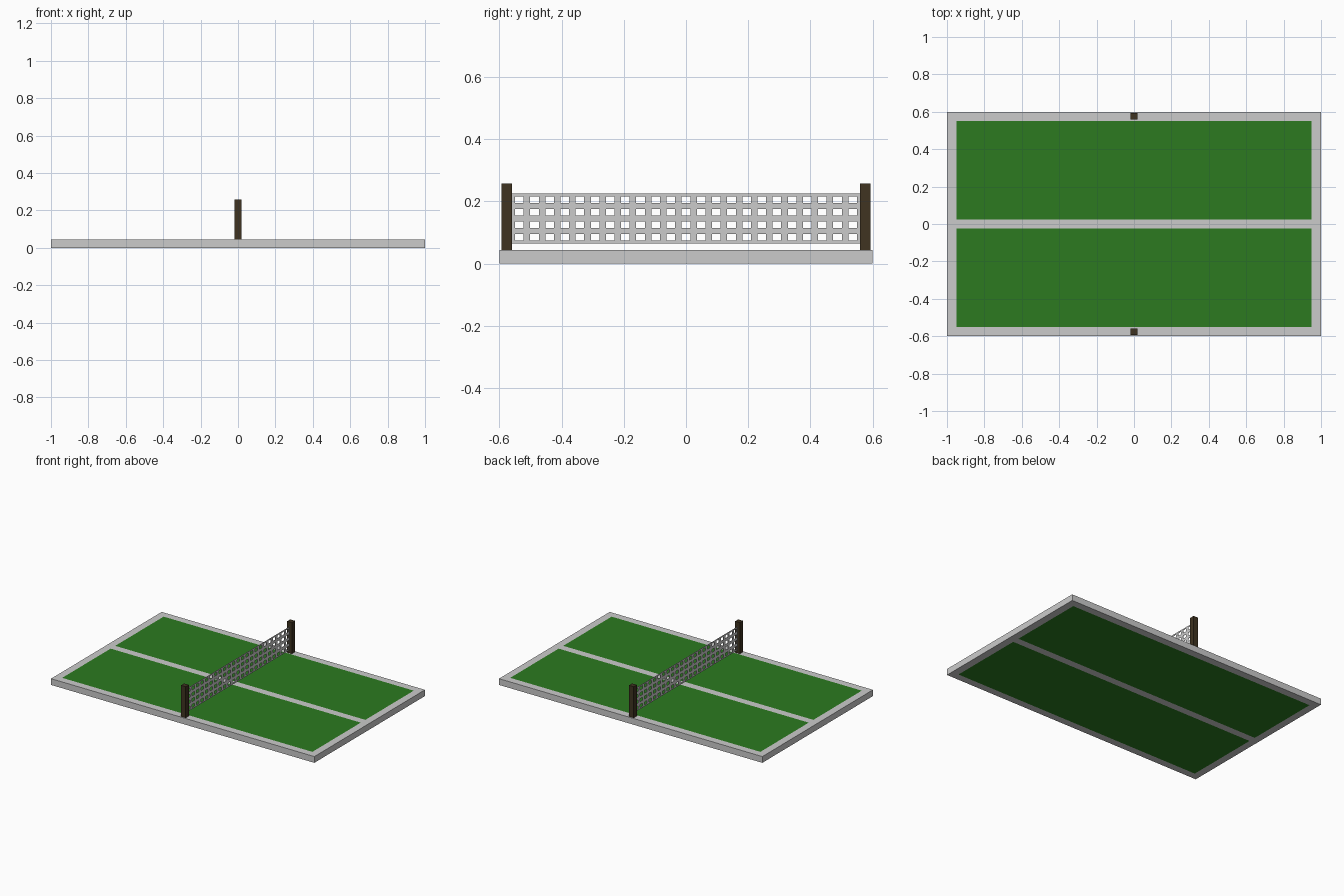
import bpy
import bmesh

if "Cube" in bpy.data.objects:
    bpy.data.objects.remove(bpy.data.objects["Cube"])

TOP = 0.043  # height of the court slab


def material(name, rgb):
    m = bpy.data.materials.new(name)
    m.diffuse_color = (*rgb, 1)
    m.use_nodes = True
    m.node_tree.nodes["Principled BSDF"].inputs["Base Color"].default_value = m.diffuse_color
    return m


grey = material("line_grey", (0.8, 0.8, 0.8))
green = material("court_green", (0.025, 0.195, 0.014))
brown = material("post_brown", (0.05, 0.033, 0.015))


def sheet(name, us, vs, place, cell, thickness, mats):
    """Flat grid of cells; cell(i, j) gives a material slot or None for a hole."""
    bm = bmesh.new()
    pts = [[bm.verts.new(place(u, v)) for v in vs] for u in us]
    for i in range(len(us) - 1):
        for j in range(len(vs) - 1):
            slot = cell(i, j)
            if slot is not None:
                f = bm.faces.new((pts[i][j], pts[i + 1][j],
                                  pts[i + 1][j + 1], pts[i][j + 1]))
                f.material_index = slot
    me = bpy.data.meshes.new(name)
    bm.to_mesh(me)
    bm.free()
    for m in mats:
        me.materials.append(m)
    ob = bpy.data.objects.new(name, me)
    bpy.context.collection.objects.link(ob)
    mod = ob.modifiers.new("thickness", 'SOLIDIFY')
    mod.thickness = thickness
    mod.offset = -1 if name == "court" else 0
    return ob


def bar_lines(lo, hi, holes, bar):
    """Grid lines alternating bar / hole / bar, with half-width end bars."""
    pitch = (hi - lo) / holes
    lines = [lo]
    for k in range(holes):
        lines += [lo + k * pitch + bar / 2, lo + (k + 1) * pitch - bar / 2]
    return lines + [hi]


# Court slab: grey border and centre line around two flush green panels
sheet("court", [-1, -0.95, 0.95, 1], [-0.6, -0.55, -0.025, 0.025, 0.55, 0.6],
      lambda x, y: (x, y, TOP),
      lambda i, j: 1 if i == 1 and j in (1, 3) else 0,
      TOP, [grey, green])

# Net: thin mesh with rectangular holes
sheet("net", bar_lines(-0.56, 0.56, 23, 0.021), bar_lines(0.064, 0.225, 4, 0.02),
      lambda y, z: (0, y, z),
      lambda i, j: None if i % 2 and j % 2 else 0,
      0.002, [grey])

# Posts at both ends of the net
for name, side in (("front_post", -1), ("back_post", 1)):
    bpy.ops.mesh.primitive_cube_add(size=1, location=(0, side * 0.576, (TOP + 0.257) / 2))
    post = bpy.context.object
    post.name = name
    post.scale = (0.036, 0.034, 0.257 - TOP)
    post.data.materials.append(brown)
